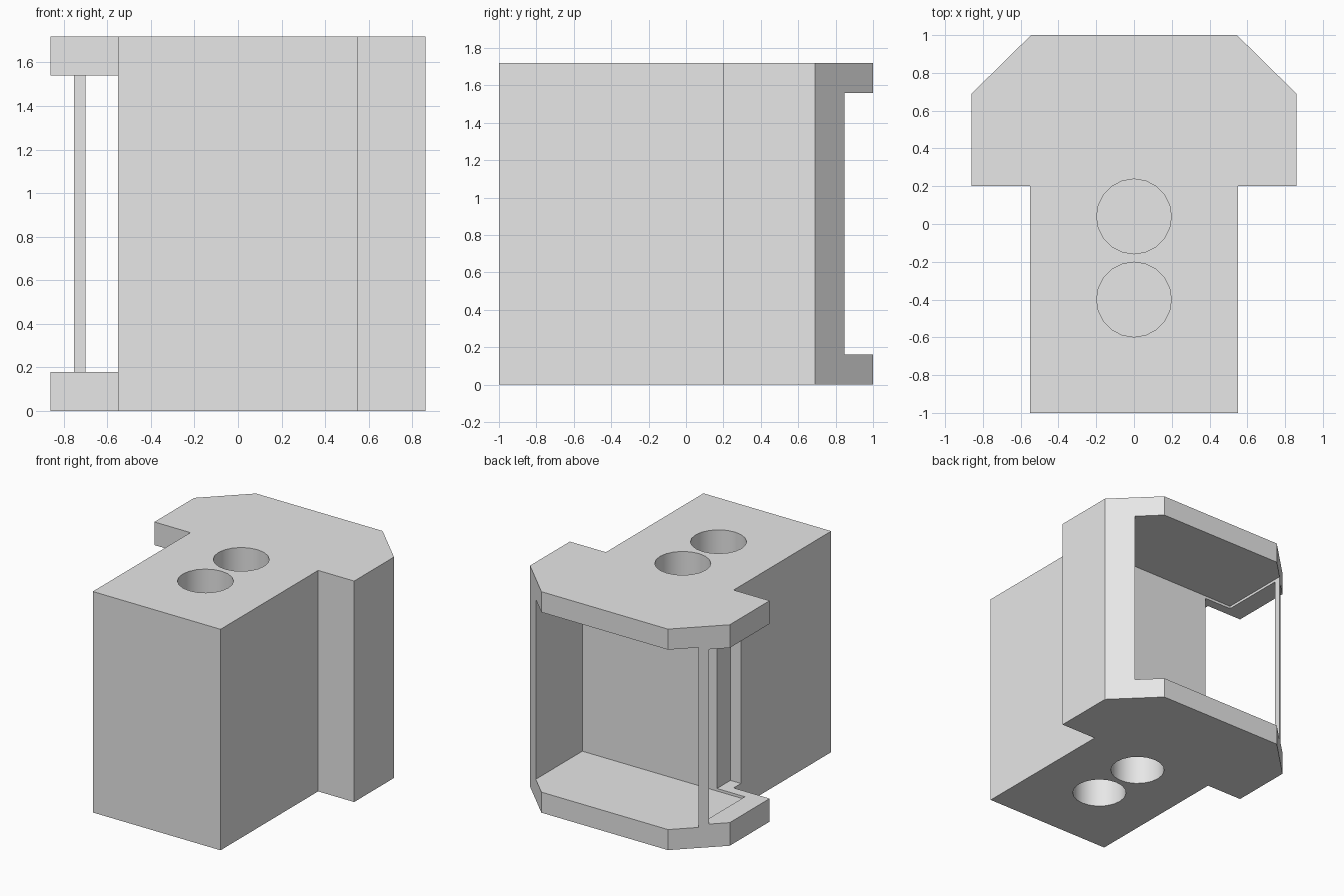
import bpy
import bmesh

HEIGHT = 1.72

cube = bpy.data.objects.get("Cube")
if cube:
    bpy.data.objects.remove(cube, do_unlink=True)

grey = bpy.data.materials.new("plain grey")
grey.use_nodes = True
grey.diffuse_color = (0.8, 0.8, 0.8, 1)
grey.node_tree.nodes["Principled BSDF"].inputs["Base Color"].default_value = (0.8, 0.8, 0.8, 1)


def add_object(name, bm):
    bmesh.ops.recalc_face_normals(bm, faces=bm.faces)
    mesh = bpy.data.meshes.new(name)
    bm.to_mesh(mesh)
    bm.free()
    mesh.materials.append(grey)
    obj = bpy.data.objects.new(name, mesh)
    bpy.context.collection.objects.link(obj)
    return obj


def prism(name, outline, z0, z1):
    """Extrude a plan outline from z0 up to z1."""
    bm = bmesh.new()
    face = bm.faces.new([bm.verts.new((x, y, z0)) for x, y in outline])
    top = bmesh.ops.extrude_face_region(bm, geom=[face])["geom"]
    verts = [v for v in top if isinstance(v, bmesh.types.BMVert)]
    bmesh.ops.translate(bm, verts=verts, vec=(0, 0, z1 - z0))
    return add_object(name, bm)


def box(name, x0, x1, y0, y1, z0, z1):
    return prism(name, [(x0, y0), (x1, y0), (x1, y1), (x0, y1)], z0, z1)


def cylinder(name, x, y, radius, z0, z1):
    bm = bmesh.new()
    bmesh.ops.create_cone(bm, cap_ends=True, segments=20, radius1=radius,
                          radius2=radius, depth=z1 - z0)
    bmesh.ops.translate(bm, verts=bm.verts, vec=(x, y, (z0 + z1) / 2))
    return add_object(name, bm)


def cut(target, cutter):
    cutter.hide_render = True
    cutter.hide_viewport = True
    mod = target.modifiers.new(cutter.name, 'BOOLEAN')
    mod.operation = 'DIFFERENCE'
    mod.solver = 'EXACT'
    mod.object = cutter


# T-shaped housing with chamfered back corners
half = [(0.55, -1), (0.55, 0.2), (0.86, 0.2), (0.86, 0.69), (0.545, 1)]
housing = prism("housing", half + [(-x, y) for x, y in reversed(half)], 0, HEIGHT)

# Compartment open to the back
cut(housing, box("compartment_cutter", -0.70, 0.70, 0.275, 1.1, 0.16, HEIGHT - 0.16))

# Side window that leaves only a slim corner post
cut(housing, box("side_window_cutter", -1, -0.46, 0.11, 0.795, 0.18, HEIGHT - 0.18))

# Pairs of blind round sockets in the top and the bottom
DEPTH = 0.5
for label, y in (("back", 0.04), ("front", -0.40)):
    cut(housing, cylinder(label + "_top_socket_cutter", 0, y, 0.198, HEIGHT - DEPTH, HEIGHT + 0.1))
    cut(housing, cylinder(label + "_bottom_socket_cutter", 0, y, 0.198, -0.1, DEPTH))

# Flat faces, with only the socket walls smoothed
bpy.ops.object.select_all(action='DESELECT')
bpy.context.view_layer.objects.active = housing
housing.select_set(True)
for mod in list(housing.modifiers):
    bpy.ops.object.modifier_apply(modifier=mod.name)
bpy.ops.object.shade_smooth_by_angle(angle=0.5)
